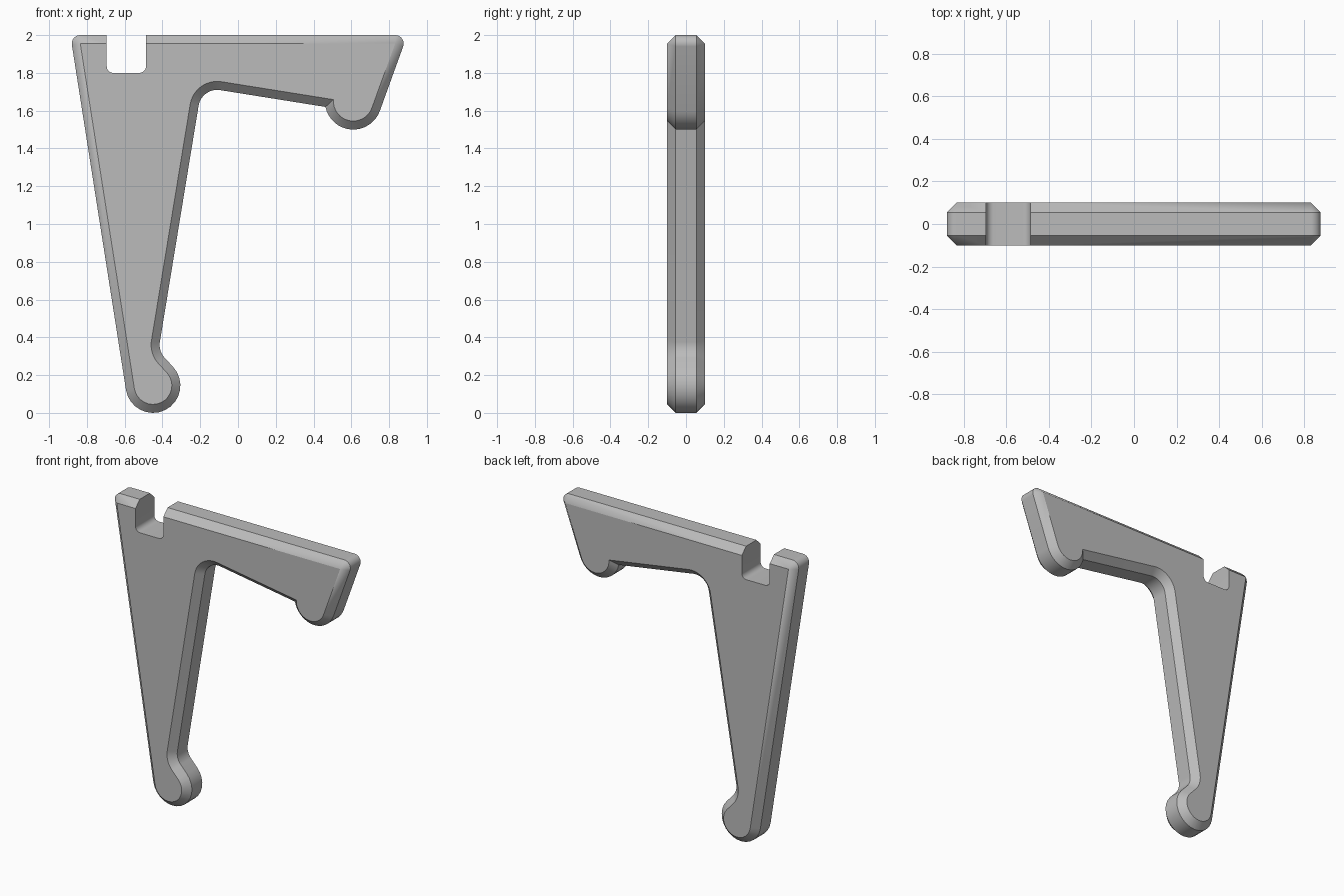
import bpy, bmesh
from math import acos, atan2, cos, hypot, pi, sin, tau

HALF, CHAMFER, STEPS = 0.1, 0.045, 16

cube = bpy.data.objects.get("Cube")
if cube:
    bpy.data.objects.remove(cube, do_unlink=True)

grey = bpy.data.materials.new("plain grey")
grey.use_nodes = True
grey.diffuse_color = (0.5, 0.5, 0.5, 1)
grey.node_tree.nodes["Principled BSDF"].inputs["Base Color"].default_value = grey.diffuse_color

# Bracket corners, counter-clockwise: x, z, radius (negative means a hollow fillet)
CORNERS = [
    (-0.835, 1.955, 0.045),   # top outer corner
    (-0.45, 0.145, 0.145),    # foot bulb
    (-0.315, 0.36, -0.1),     # neck above the foot
    (-0.11, 1.61, -0.1),      # elbow under the arm
    (0.61, 1.65, 0.15),       # hook at the arm end
    (0.832, 1.955, 0.045),    # top far corner
]
ELBOW, HOOK = 3, 4
ARM_NORMAL = -1.729           # direction the arm's underside faces


def tangent(a, b):
    """Outward angle of the line touching two corner circles."""
    dx, dz = b[0] - a[0], b[1] - a[1]
    return atan2(dz, dx) - acos((a[2] - b[2]) / hypot(dx, dz))


def outline(inset):
    circles = [(x, z, r - inset) for x, z, r in CORNERS]
    count = len(circles)
    leave = [tangent(circles[i], circles[(i + 1) % count]) for i in range(count)]
    enter = [leave[i - 1] for i in range(count)]
    # The underside meets the hook in a sharp inner corner
    e, h = circles[ELBOW], circles[HOOK]
    leave[ELBOW] = ARM_NORMAL
    gap = (e[0] - h[0]) * cos(ARM_NORMAL) + (e[1] - h[1]) * sin(ARM_NORMAL) + e[2]
    enter[HOOK] = ARM_NORMAL - acos(gap / h[2])
    points = []
    for (x, z, r), a, b in zip(circles, enter, leave):
        sweep = (b - a) % tau if r >= 0 else -((a - b) % tau)
        for k in range(STEPS + 1):
            t = a + sweep * k / STEPS
            points.append((x + r * cos(t), z + r * sin(t)))
    return points


def loft(name, rings):
    """Solid through matching outlines, each given with its y position."""
    bm = bmesh.new()
    loops = [[bm.verts.new((x, y, z)) for x, z in pts] for y, pts in rings]
    for low, high in zip(loops, loops[1:]):
        for i in range(len(low)):
            bm.faces.new((low[i - 1], low[i], high[i], high[i - 1]))
    bm.faces.new(loops[0])
    bm.faces.new(loops[-1][::-1])
    bmesh.ops.remove_doubles(bm, verts=bm.verts, dist=0.0002)
    bmesh.ops.recalc_face_normals(bm, faces=bm.faces)
    mesh = bpy.data.meshes.new(name)
    bm.to_mesh(mesh)
    bm.free()
    mesh.materials.append(grey)
    obj = bpy.data.objects.new(name, mesh)
    bpy.context.collection.objects.link(obj)
    return obj


# Chamfered bracket body
outer, inner = outline(0), outline(CHAMFER)
edge = HALF - CHAMFER
bracket = loft("bracket", [(-HALF, inner), (-edge, outer), (edge, outer), (HALF, inner)])

# Notch in the top edge, with rounded floor corners
left, right, floor, r = -0.695, -0.487, 1.8, 0.035
notch = [(right, 2.2), (left, 2.2)]
for cx, start in ((left + r, pi), (right - r, 1.5 * pi)):
    for k in range(9):
        t = start + k * pi / 16
        notch.append((cx + r * cos(t), floor + r + r * sin(t)))
cutter = loft("notch_cutter", [(-0.3, notch), (0.3, notch)])
cutter.hide_render = True

cut = bracket.modifiers.new("notch", "BOOLEAN")
cut.operation, cut.solver, cut.object = "DIFFERENCE", "EXACT", cutter
bpy.ops.object.select_all(action="DESELECT")
bpy.context.view_layer.objects.active = bracket
bracket.select_set(True)
bpy.ops.object.modifier_apply(modifier=cut.name)
bpy.data.objects.remove(cutter, do_unlink=True)
bpy.ops.object.shade_smooth_by_angle(angle=pi / 6)
